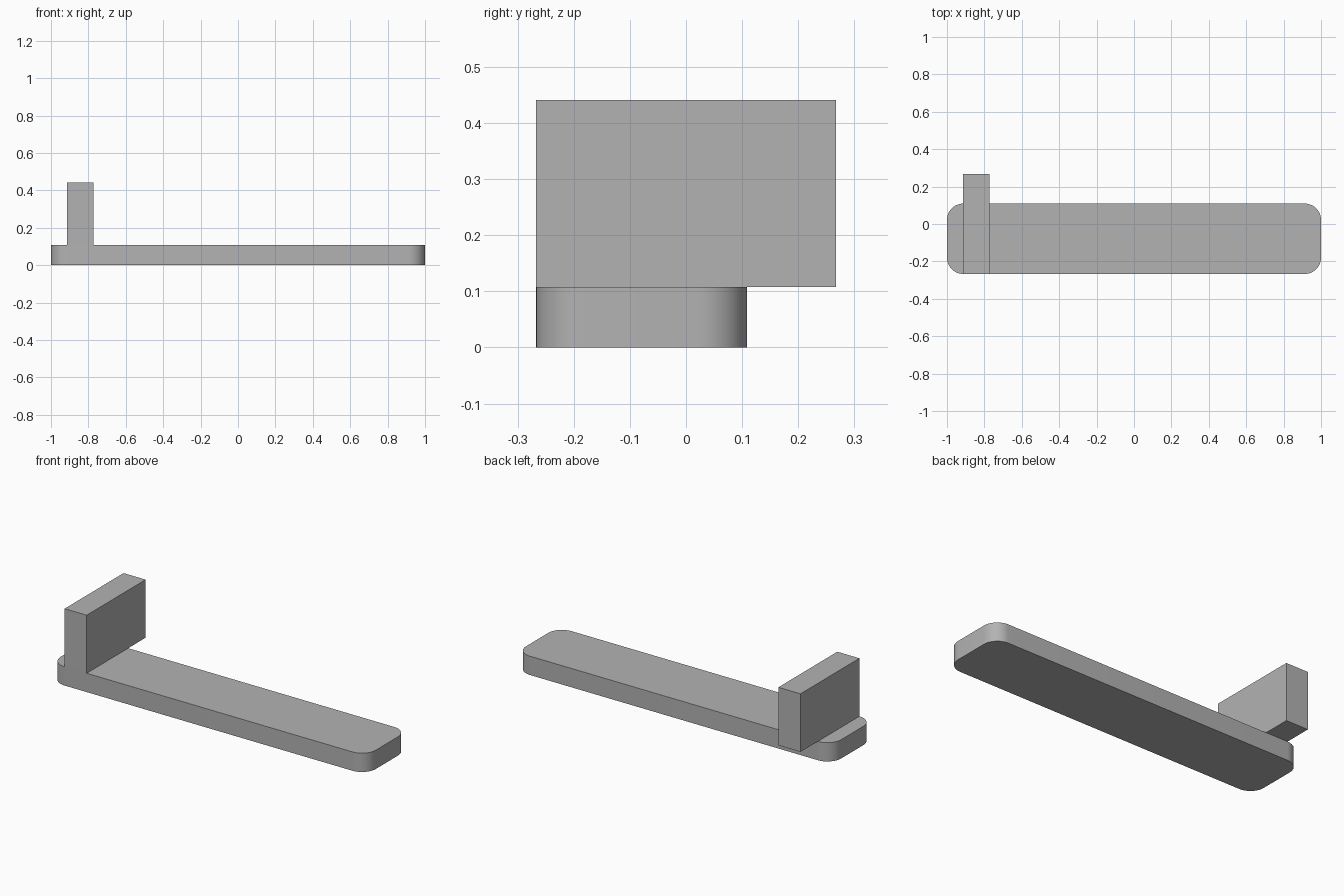
import bpy, bmesh, math

cube = bpy.data.objects.get("Cube")
if cube:
    bpy.data.objects.remove(cube, do_unlink=True)

# Single matte grey
grey = bpy.data.materials.new("grey")
grey.use_nodes = True
colour = (0.45, 0.45, 0.45, 1)
grey.diffuse_color = colour
grey.node_tree.nodes["Principled BSDF"].inputs["Base Color"].default_value = colour


def box(name, low, high, corner_radius=0):
    """Box between two corners, with optional rounded vertical edges."""
    bm = bmesh.new()
    bmesh.ops.create_cube(bm, size=1)
    for v in bm.verts:
        v.co = [h if c > 0 else l for c, l, h in zip(v.co, low, high)]
    if corner_radius:
        upright = [e for e in bm.edges
                   if abs(e.verts[0].co.z - e.verts[1].co.z) > 0.01]
        bmesh.ops.bevel(bm, geom=upright, offset=corner_radius, segments=12,
                        profile=0.5, affect='EDGES')
    bmesh.ops.recalc_face_normals(bm, faces=bm.faces)
    mesh = bpy.data.meshes.new(name)
    bm.to_mesh(mesh)
    bm.free()
    mesh.materials.append(grey)
    obj = bpy.data.objects.new(name, mesh)
    bpy.context.collection.objects.link(obj)
    return obj


front, bar_top = -0.267, 0.108

# Long flat bar with rounded corners
bar = box("base_bar", (-1, front, 0), (1, 0.109, bar_top), 0.087)
bpy.ops.object.select_all(action='DESELECT')
bar.select_set(True)
bpy.context.view_layer.objects.active = bar
bpy.ops.object.shade_smooth_by_angle(angle=math.radians(30))

# Upright block, flush at the front and overhanging the back
box("upright_block", (-0.913, front, bar_top), (-0.773, 0.267, 0.441))
